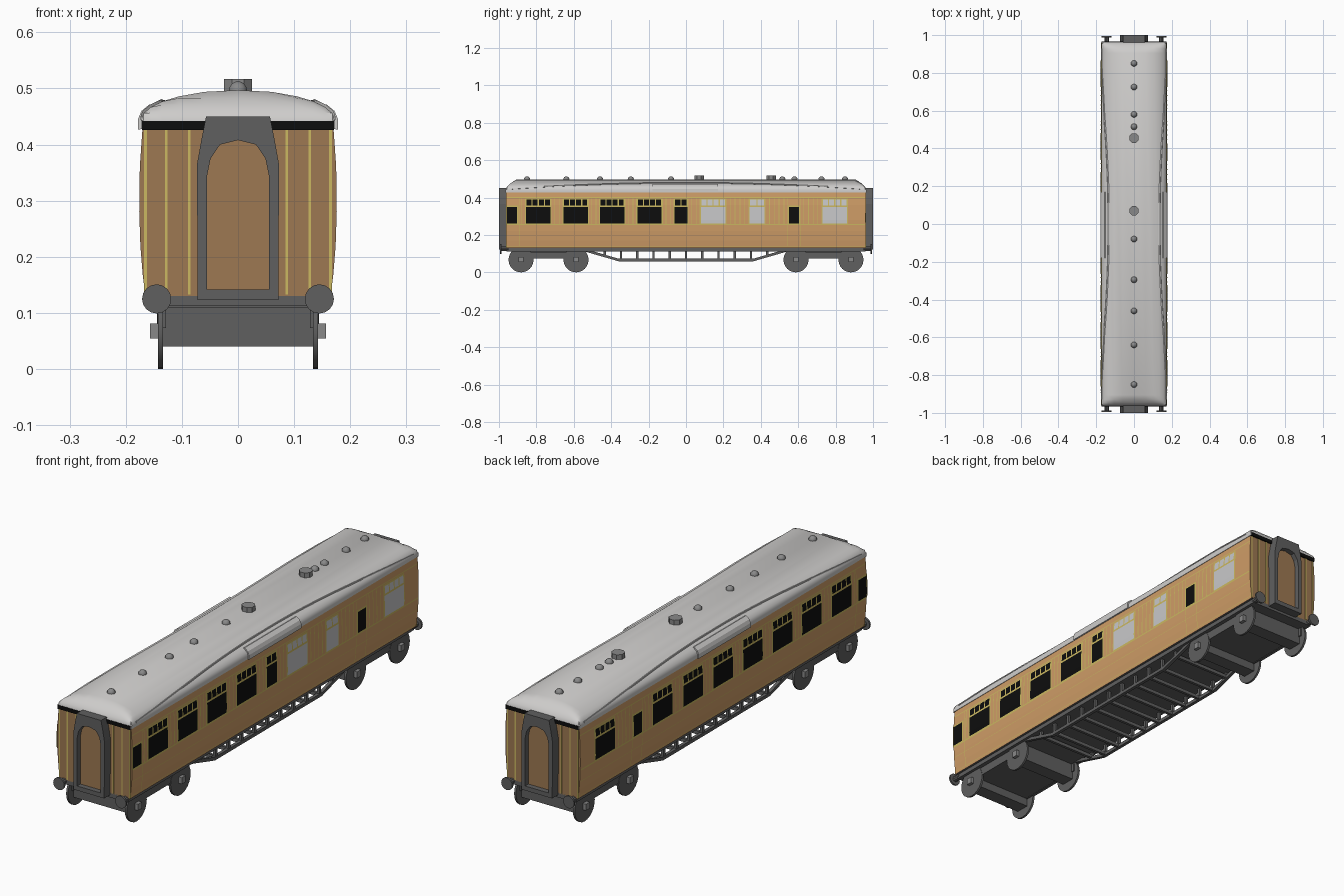
import bpy, bmesh, math
from mathutils import Vector, Matrix

if "Cube" in bpy.data.objects:
    bpy.data.objects.remove(bpy.data.objects["Cube"])


def material(name, r, g, b):
    m = bpy.data.materials.new(name)
    m.diffuse_color = (r, g, b, 1)
    m.use_nodes = True
    m.node_tree.nodes["Principled BSDF"].inputs["Base Color"].default_value = m.diffuse_color
    return m


TEAK = material("light_teak", 0.62, 0.335, 0.135)
BROWN = material("end_brown", 0.34, 0.19, 0.085)
YELLOW = material("yellow_lining", 0.6, 0.48, 0.12)
BLACK = material("black", 0.004, 0.004, 0.004)
ROOF = material("roof_grey", 0.62, 0.61, 0.6)
FROST = material("frosted_glass", 0.58, 0.58, 0.59)
DARK = material("dark_grey", 0.115, 0.115, 0.115)
MID = material("mid_grey", 0.25, 0.25, 0.25)


def finish(name, bm, mats, recalc=True, smooth=None):
    if recalc:
        bmesh.ops.recalc_face_normals(bm, faces=bm.faces[:])
    me = bpy.data.meshes.new(name)
    bm.to_mesh(me)
    bm.free()
    for m in mats:
        me.materials.append(m)
    ob = bpy.data.objects.new(name, me)
    bpy.context.collection.objects.link(ob)
    if smooth:
        bpy.ops.object.select_all(action='DESELECT')
        bpy.context.view_layer.objects.active = ob
        ob.select_set(True)
        bpy.ops.object.shade_smooth_by_angle(angle=math.radians(smooth))
    return ob


def add_box(bm, x0, x1, y0, y1, z0, z1):
    mat = Matrix.Translation(((x0 + x1) / 2, (y0 + y1) / 2, (z0 + z1) / 2)) @ Matrix.Diagonal(
        (abs(x1 - x0), abs(y1 - y0), abs(z1 - z0), 1))
    bmesh.ops.create_cube(bm, size=1, matrix=mat)


def add_cyl(bm, loc, r, depth, axis, n):
    rot = {'X': Matrix.Rotation(math.pi / 2, 4, 'Y'), 'Y': Matrix.Rotation(math.pi / 2, 4, 'X'),
           'Z': Matrix.Rotation(math.pi / n, 4, 'Z')}[axis]
    bmesh.ops.create_cone(bm, cap_ends=True, segments=n, radius1=r, radius2=r, depth=depth,
                          matrix=Matrix.Translation(loc) @ rot)


def loft(bm, rings, closed=True, caps=True):
    vs = [[bm.verts.new(p) for p in ring] for ring in rings]
    n = len(vs[0])
    for a, b in zip(vs, vs[1:]):
        for i in range(n if closed else n - 1):
            j = (i + 1) % n
            bm.faces.new((a[i], a[j], b[j], b[i]))
    if caps:
        bm.faces.new(vs[0])
        bm.faces.new(vs[-1])


def interp(table, t):
    for (a, va), (b, vb) in zip(table, table[1:]):
        if t <= b:
            return va + (vb - va) * (t - a) / (b - a)
    return table[-1][1]


# --- body shell: gently bowed sides, brown ends, dark underside
SIDE = [(0.13, 0.165), (0.17, 0.17), (0.22, 0.174), (0.28, 0.176), (0.36, 0.175), (0.432, 0.170)]
outline = [(x, z) for z, x in SIDE] + [(-x, z) for z, x in reversed(SIDE)]
bm = bmesh.new()
loft(bm, [[(x, y, z) for x, z in outline] for y in (-0.96, 0.96)])
bmesh.ops.recalc_face_normals(bm, faces=bm.faces[:])
for f in bm.faces:
    f.material_index = 1 if abs(f.normal.y) > 0.7 else 2 if f.normal.z < -0.7 else 0
finish("body_shell", bm, [TEAK, BROWN, DARK])


# --- side plates follow the bow of the body
def plate(bm, s, y0, y1, z0, z1, off):
    zs = [z0] + [z for z, _ in SIDE if z0 < z < z1] + [z1]
    for za, zb in zip(zs, zs[1:]):
        xa, xb = s * (interp(SIDE, za) + off), s * (interp(SIDE, zb) + off)
        v = [bm.verts.new(p) for p in ((xa, y0, za), (xa, y1, za), (xb, y1, zb), (xb, y0, zb))]
        bm.faces.new(v if s > 0 else v[::-1])


lining, black, frost = bmesh.new(), bmesh.new(), bmesh.new()


def window(s, yc, w, glass, lights):
    y0, y1 = yc - w / 2, yc + w / 2
    plate(lining, s, y0 - 0.006, y1 + 0.006, 0.255, 0.395 if lights else 0.357, 0.001)
    plate(glass, s, y0, y1, 0.261, 0.35, 0.0025)
    for i in range(lights):
        p = w / lights
        plate(glass, s, y0 + i * p + 0.003, y0 + (i + 1) * p - 0.003, 0.358, 0.389, 0.0025)


wide = [-0.79, -0.59, -0.395, -0.195]
right = [(y, 0.13, black, 4) for y in wide] + [
    (-0.93, 0.055, black, 0), (-0.027, 0.068, black, 2), (0.145, 0.132, frost, 4),
    (0.38, 0.08, frost, 2), (0.577, 0.055, black, 0), (0.795, 0.13, frost, 4)]
left = [(y, 0.13, black, 4) for y in wide + [0.005, 0.205, 0.41, 0.795]] + [
    (-0.93, 0.055, black, 0), (0.577, 0.055, black, 0)]
for s, wins in ((1, right), (-1, left)):
    wins = sorted(wins, key=lambda w: w[0])
    for w in wins:
        window(s, *w)
    # upright beading between windows
    for a, b in zip(wins, wins[1:]):
        lo, hi = a[0] + a[1] / 2, b[0] - b[1] / 2
        n = max(2, round((hi - lo) / 0.024))
        for i in range(1, n):
            y = lo + (hi - lo) * i / n
            plate(lining, s, y - 0.002, y + 0.002, 0.257, 0.4, 0.001)
    # long waist and eaves lines, door edges
    for z, t in ((0.255, 0.003), (0.205, 0.001), (0.4, 0.002), (0.14, 0.001)):
        plate(lining, s, -0.957, 0.957, z - t, z + t, 0.0012)
    for y in (-0.89, 0.543, 0.612):
        plate(lining, s, y - 0.0015, y + 0.0015, 0.14, 0.4, 0.0014)
finish("side_lining", lining, [YELLOW], False)
finish("window_glass", black, [BLACK], False)
finish("frosted_windows", frost, [FROST], False)

# --- end lining and black end bands
lines, band = bmesh.new(), bmesh.new()
for s in (-1, 1):
    for x in (-0.165, -0.128, -0.087, 0.087, 0.128, 0.165):
        add_box(lines, x - 0.0025, x + 0.0025, s * 0.958, s * 0.962, 0.133, 0.427)
    add_box(band, -0.171, 0.171, s * 0.95, s * 0.966, 0.426, 0.442)
finish("end_lining", lines, [YELLOW])
finish("end_bands", band, [BLACK])

# --- domed roof, ends rounded by capping the section height
ARC = [(0.1725, 0.428), (0.173, 0.443), (0.168, 0.456), (0.155, 0.467), (0.135, 0.477),
       (0.105, 0.486), (0.06, 0.494), (0, 0.497)]
half = ARC + [(-x, z) for x, z in reversed(ARC[:-1])]
ENDS = [(0.964, 0.443), (0.958, 0.457), (0.945, 0.471), (0.928, 0.483), (0.905, 0.498)]
bm = bmesh.new()
stations = [(-y, c) for y, c in ENDS] + ENDS[::-1]
loft(bm, [[(x, y, min(z, c)) for x, z in half] for y, c in stations])
finish("roof", bm, [ROOF], smooth=35)

# --- arched rain strips and centre eaves plates
up = [(z, x) for x, z in ARC]
strips, plates = bmesh.new(), bmesh.new()
for s in (-1, 1):
    rings = []
    for i in range(25):
        t = -1 + i / 12
        z = 0.446 + 0.031 * (1 - t * t)
        x = interp(up, z)
        rings.append([(s * (x - 0.004), 0.93 * t, z - 0.004), (s * (x + 0.003), 0.93 * t, z - 0.001),
                      (s * (x + 0.002), 0.93 * t, z + 0.004), (s * (x - 0.005), 0.93 * t, z + 0.002)])
    loft(strips, rings)
    sec = [(0.174, 0.427), (0.178, 0.427), (0.178, 0.446), (0.172, 0.46), (0.157, 0.472), (0.15, 0.469)]
    loft(plates, [[(s * x, y, z) for x, z in sec] for y in (-0.18, 0.17)])
finish("rain_strips", strips, [ROOF])
finish("eaves_plates", plates, [ROOF])

# --- roof vents
vents = bmesh.new()
for y in (-0.85, -0.64, -0.46, -0.295, -0.08, 0.515, 0.58, 0.725, 0.85):
    bmesh.ops.create_uvsphere(vents, u_segments=10, v_segments=8, radius=0.017,
                              matrix=Matrix.Translation((0, y, 0.496)))
for y in (0.07, 0.455):
    add_cyl(vents, (0, y, 0.505), 0.027, 0.024, 'Z', 8)
finish("roof_vents", vents, [MID], smooth=40)

# --- gangway frames with arched doors
outer = [(0.072, 0.123), (0.073, 0.365), (0.065, 0.41), (0.057, 0.45), (0, 0.45)]
inner = [(0.055, 0.142), (0.055, 0.345), (0.049, 0.375), (0.032, 0.4), (0, 0.408)]
outer, inner = ([*h, *[(-x, z) for x, z in reversed(h[:-1])]] for h in (outer, inner))
gang, doors = bmesh.new(), bmesh.new()
for s in (-1, 1):
    loft(gang, [[(x, s * y, z) for x, z in prof] for prof, y in
                ((outer, 0.958), (outer, 1.0), (inner, 1.0), (inner, 0.97))], caps=False)
    loft(doors, [[(x, s * y, z) for x, z in inner] for y in (0.962, 0.978)])
finish("gangway_frames", gang, [DARK])
finish("gangway_doors", doors, [BROWN])

# --- underframe and buffers
under, buffers = bmesh.new(), bmesh.new()
add_box(under, -0.155, 0.155, -0.96, 0.96, 0.112, 0.134)
for s in (-1, 1):
    for x in (-0.145, 0.145):
        add_cyl(buffers, (x, s * 0.97, 0.125), 0.012, 0.04, 'Y', 10)
        add_cyl(buffers, (x, s * 0.991, 0.125), 0.026, 0.008, 'Y', 16)
finish("underframe", under, [DARK])
finish("buffers", buffers, [DARK])

# --- truss rods, posts and cross bars
truss = bmesh.new()
path = [(-0.54, 0.118), (-0.36, 0.066), (0.36, 0.066), (0.54, 0.118)]
for s in (-1, 1):
    loft(truss, [[(s * a, y, z + b) for a, b in ((0.13, -0.007), (0.144, -0.007), (0.144, 0.007), (0.13, 0.007))]
                 for y, z in path])
for i in range(-5, 6):
    y = i * 0.087
    zb = 0.066 if abs(i) < 5 else 0.09
    for s in (-1, 1):
        add_box(truss, s * 0.131, s * 0.143, y - 0.006, y + 0.006, zb, 0.115)
    add_box(truss, -0.131, 0.131, y - 0.006, y + 0.006, zb - 0.005, zb + 0.01)
finish("truss", truss, [DARK])

# --- bogies, wheels and axle boxes
frames, wheels, boxes = bmesh.new(), bmesh.new(), bmesh.new()
for s in (-1, 1):
    add_box(frames, -0.128, 0.128, s * 0.59, s * 0.88, 0.075, 0.113)
    for x in (-1, 1):
        add_box(frames, x * 0.128, x * 0.141, s * 0.545, s * 0.925, 0.073, 0.109)
    for y in (0.588, 0.882):
        add_box(frames, -0.14, 0.14, s * y - 0.03, s * y + 0.03, 0.04, 0.11)
        for x in (-1, 1):
            add_cyl(wheels, (x * 0.138, s * y, 0.067), 0.067, 0.009, 'X', 24)
            add_box(boxes, x * 0.138, x * 0.157, s * y - 0.013, s * y + 0.013, 0.054, 0.081)
finish("bogie_frames", frames, [DARK])
finish("wheels", wheels, [DARK], smooth=30)
finish("axle_boxes", boxes, [MID])
